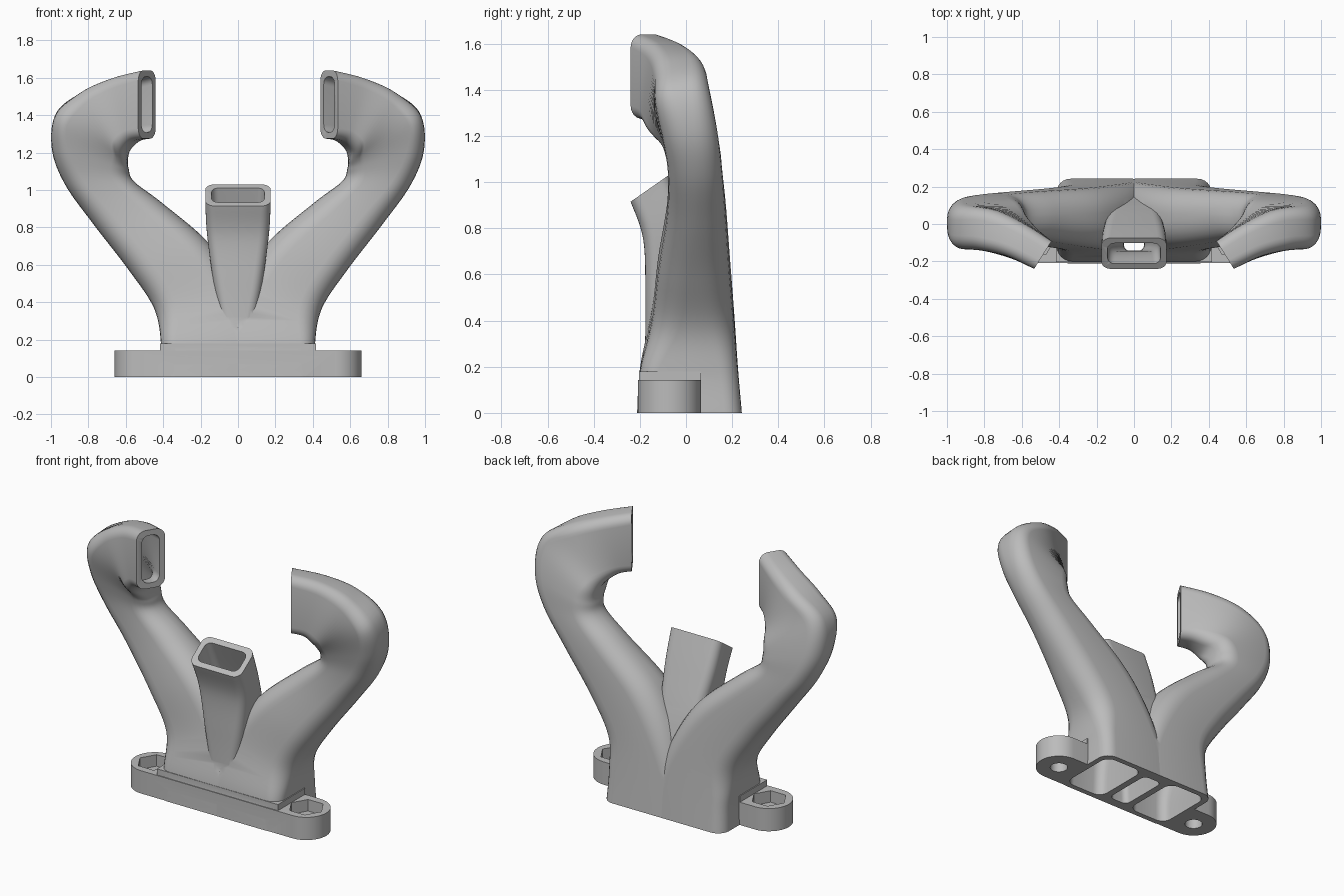
import bpy, bmesh, math
from mathutils import Vector

if "Cube" in bpy.data.objects:
    bpy.data.objects.remove(bpy.data.objects["Cube"])

grey = bpy.data.materials.new("plain grey")
grey.diffuse_color = (0.5, 0.5, 0.5, 1)
grey.use_nodes = True
grey.node_tree.nodes["Principled BSDF"].inputs["Base Color"].default_value = grey.diffuse_color


def new_object(name, bm):
    bmesh.ops.recalc_face_normals(bm, faces=bm.faces)
    mesh = bpy.data.meshes.new(name)
    bm.to_mesh(mesh)
    bm.free()
    mesh.materials.append(grey)
    ob = bpy.data.objects.new(name, mesh)
    bpy.context.collection.objects.link(ob)
    return ob


def catmull(p, steps):
    """Smooth list of number tuples through the given stations."""
    out = []
    for i in range(len(p) - 1):
        a, b, c, d = p[max(i - 1, 0)], p[i], p[i + 1], p[min(i + 2, len(p) - 1)]
        for s in range(steps):
            t = s / steps
            out.append([0.5 * (2 * q + (r - o) * t + (2 * o - 5 * q + 4 * r - w) * t * t
                               + (3 * q - o - 3 * r + w) * t ** 3)
                        for o, q, r, w in zip(a, b, c, d)])
    return out + [list(p[-1])]


def sweep(name, stations, wall=0.0, mirror=1, extend=0.0):
    """Rounded-rectangle duct. Station: outer xyz, inner xyz, half depth, yaw, corner radius."""
    bm = bmesh.new()
    rings = []
    for st in catmull(stations, 7):
        outer, inner = Vector(st[0:3]), Vector(st[3:6])
        u = (outer - inner).normalized()
        half_w = (outer - inner).length / 2 - wall
        half_d = st[6] - wall
        yaw = math.radians(st[7])
        v = Vector((-math.sin(yaw), math.cos(yaw), 0))
        v = (v - u * u.dot(v)).normalized()
        r = max(0.02, min(st[8] - wall * 0.4, half_d * 0.95, half_w * 0.95))
        mid = (outer + inner) / 2
        ring = []
        for k, (sx, sy) in enumerate(((1, 1), (-1, 1), (-1, -1), (1, -1))):
            for j in range(7):
                a = math.pi / 2 * (k + j / 6)
                ring.append(mid + u * (sx * (half_w - r) + r * math.cos(a))
                            + v * (sy * (half_d - r) + r * math.sin(a)))
        rings.append(ring)
    if extend:  # push cutter ends through the openings
        for end, nxt, at in ((rings[0], rings[1], 0), (rings[-1], rings[-2], len(rings) + 1)):
            n = (end[7] - end[0]).cross(end[14] - end[0]).normalized()
            if n.dot(end[0] - nxt[0]) < 0:
                n = -n
            rings.insert(at, [p + n * extend for p in end])
    vr = [[bm.verts.new((p.x * mirror, p.y, p.z)) for p in ring] for ring in rings]
    for a, b in zip(vr, vr[1:]):
        for i in range(len(a)):
            j = (i + 1) % len(a)
            bm.faces.new((a[i], a[j], b[j], b[i]))
    bm.faces.new(vr[0])
    bm.faces.new(vr[-1])
    return new_object(name, bm)


def prism(name, pts, z0, z1):
    bm = bmesh.new()
    face = bm.faces.new([bm.verts.new((x, y, z0)) for x, y in pts])
    ext = bmesh.ops.extrude_face_region(bm, geom=[face])
    bmesh.ops.translate(bm, vec=(0, 0, z1 - z0),
                        verts=[g for g in ext["geom"] if isinstance(g, bmesh.types.BMVert)])
    return new_object(name, bm)


def circle(cx, cy, r, n, start=0.0, sweep_angle=2 * math.pi, closed=True):
    return [(cx + r * math.cos(start + sweep_angle * i / n),
             cy + r * math.sin(start + sweep_angle * i / n)) for i in range(n if closed else n + 1)]


def combine(target, tool, operation):
    mod = target.modifiers.new("cut", 'BOOLEAN')
    mod.operation, mod.solver, mod.object = operation, 'EXACT', tool
    bpy.context.view_layer.objects.active = target
    bpy.ops.object.modifier_apply(modifier=mod.name)
    bpy.data.objects.remove(tool, do_unlink=True)


# Curved side arm, from the base up and round to the inward-facing outlet
arm = [
    (.415, .015, 0, -.07, .015, 0, .227, 0, .075),
    (.412, .013, .18, -.07, .013, .20, .212, 0, .08),
    (.45, .03, .37, 0, .03, .47, .178, 0, .12),
    (.59, .035, .58, .155, .035, .715, .155, 0, .13),
    (.775, .045, .82, .408, .045, .933, .128, 0, .12),
    (.925, .04, 1.03, .555, .04, 1.045, .118, 4, .11),
    (.995, .015, 1.22, .585, .03, 1.115, .12, 13, .10),
    (.972, -.018, 1.41, .59, .0, 1.17, .121, 23, .08),
    (.82, -.025, 1.53, .585, -.075, 1.22, .116, 29, .07),
    (.65, -.078, 1.60, .545, -.125, 1.262, .099, 32, .06),
    (.487, -.165, 1.64, .487, -.165, 1.275, .088, 32, .055),
]
# Cavities stay clear of the middle channel near the base
arm_cavity = [st[:3] + (max(st[3], .075),) + st[4:] for st in arm]

# Middle nozzle, leaning to the front
nozzle = [
    (0, .21, 0, 0, -.185, 0, .10, 90, .05),
    (0, .19, .25, 0, -.178, .25, .09, 90, .05),
    (0, .11, .55, 0, -.176, .5, .132, 90, .055),
    (0, .01, .82, 0, -.185, .75, .166, 90, .055),
    (0, -.075, 1.03, 0, -.24, .915, .175, 90, .05),
]

duct = sweep("fan_duct", arm)
combine(duct, sweep("left_arm", arm, mirror=-1), 'UNION')
combine(duct, sweep("middle_nozzle", nozzle), 'UNION')

# Mounting flange with rounded ears, and the raised block between them
ear_x, ear_y, ear_r = .523, -.072, .137
outline = (circle(ear_x, ear_y, ear_r, 20, -math.pi / 2, math.pi, False)
           + circle(-ear_x, ear_y, ear_r, 20, math.pi / 2, math.pi, False))
combine(duct, prism("flange", outline, 0, .142), 'UNION')
block = [(-.418, -.203), (.418, -.203), (.418, .064), (-.418, .064)]
combine(duct, prism("block", block, .01, .18), 'UNION')

# Hollow channels
for side in (1, -1):
    combine(duct, sweep("arm_cavity", arm_cavity, .034, side, .03), 'DIFFERENCE')
combine(duct, sweep("nozzle_cavity", nozzle, .034, 1, .03), 'DIFFERENCE')

# Bolt holes and hexagonal nut pockets
for side in (1, -1):
    x = side * ear_x
    combine(duct, prism("bolt_hole", circle(x, ear_y, .052, 24), -.05, .3), 'DIFFERENCE')
    combine(duct, prism("nut_pocket", circle(x, ear_y, .104, 6), .07, .2), 'DIFFERENCE')

bpy.ops.object.select_all(action='DESELECT')
duct.select_set(True)
bpy.context.view_layer.objects.active = duct
bpy.ops.object.shade_smooth_by_angle(angle=math.radians(35))
